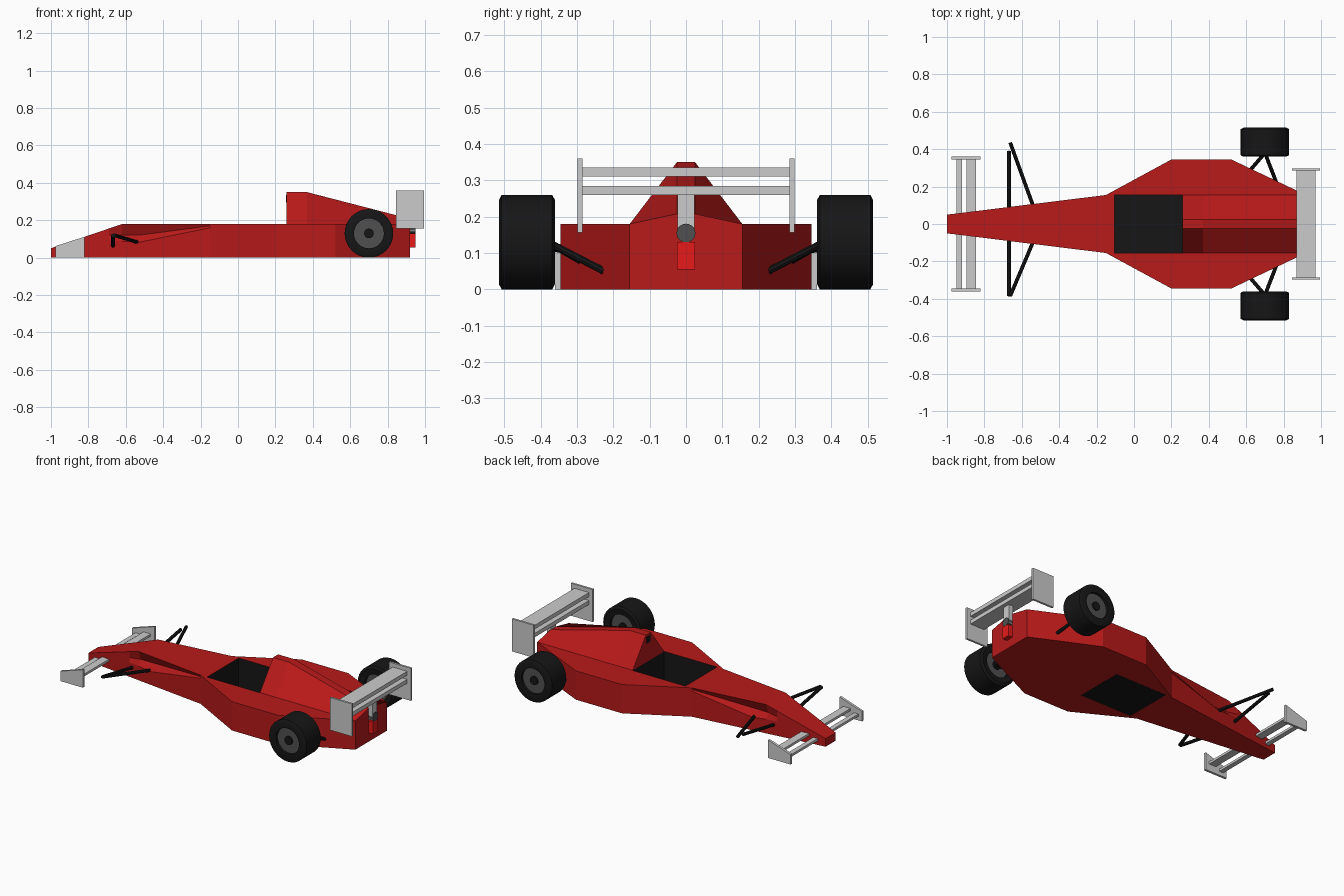
import bpy, bmesh, math
from mathutils import Vector

if "Cube" in bpy.data.objects:
    bpy.data.objects.remove(bpy.data.objects["Cube"])


def material(name, c):
    m = bpy.data.materials.new(name)
    m.diffuse_color = (*c, 1)
    m.use_nodes = True
    m.node_tree.nodes["Principled BSDF"].inputs["Base Color"].default_value = m.diffuse_color
    return m


RED = material("body_red", (0.48, 0.01, 0.01))
LIGHT = material("light_red", (0.8, 0.01, 0.01))
BLACK = material("black", (0.008, 0.008, 0.008))
DARK = material("dark_grey", (0.08, 0.08, 0.08))


def finish(name, bm, mat=None):
    bmesh.ops.recalc_face_normals(bm, faces=bm.faces)
    me = bpy.data.meshes.new(name)
    bm.to_mesh(me)
    bm.free()
    ob = bpy.data.objects.new(name, me)
    bpy.context.collection.objects.link(ob)
    if mat:
        me.materials.append(mat)
    return ob


def loft(name, rings, mat=None, caps=True, closed=False):
    bm = bmesh.new()
    vs = [[bm.verts.new(p) for p in r] for r in rings]
    pairs = list(zip(vs, vs[1:])) + ([(vs[-1], vs[0])] if closed else [])
    for a, b in pairs:
        for i in range(len(a)):
            j = (i + 1) % len(a)
            bm.faces.new((a[i], a[j], b[j], b[i]))
    if caps and not closed:
        bm.faces.new(vs[0])
        bm.faces.new(vs[-1])
    return finish(name, bm, mat)


def box(name, x, y, z, mat=None):
    return loft(name, [[(x[0], y[0], h), (x[1], y[0], h), (x[1], y[1], h), (x[0], y[1], h)]
                       for h in z], mat)


def rod(name, a, b, r, mat, n=8):
    a, b = Vector(a), Vector(b)
    q = (b - a).to_track_quat('Z', 'Y')
    circle = [q @ Vector((r * math.cos(t), r * math.sin(t), 0))
              for t in (2 * math.pi * i / n for i in range(n))]
    return loft(name, [[p + c for c in circle] for p in (a, b)], mat)


def smooth(ob):
    bpy.ops.object.select_all(action='DESELECT')
    ob.select_set(True)
    bpy.context.view_layer.objects.active = ob
    bpy.ops.object.shade_smooth_by_angle(angle=math.radians(35))


# Body: x, half width, lip z, recess depth, recess z, top z
sections = [(-1, .05, .02, 0, .03, .05), (-.69, .088, .09, 0, .12, .156),
            (-.62, .097, .088, .025, .12, .18), (-.53, .108, .082, .038, .12, .18),
            (-.15, .155, .16, 0, .17, .18), (.2, .345, .16, 0, .17, .18),
            (.52, .345, .16, 0, .17, .18), (.92, .155, .16, 0, .17, .18)]
rings = []
for x, w, lip, d, zr, top in sections:
    half = [(w, 0), (w, lip), (w - d, zr), (w, top)]
    rings.append([(x, y, z) for y, z in half] + [(x, -y, z) for y, z in reversed(half)])
body = loft("body", rings, RED)

# Cockpit opening with black tub
cutter = box("cockpit_cutter", (-.105, .26), (-.156, .156), (-.5, .5))
cutter.hide_render = True
cutter.hide_viewport = True
cut = body.modifiers.new("cockpit", 'BOOLEAN')
cut.operation = 'DIFFERENCE'
cut.solver = 'EXACT'
cut.object = cutter
tub = box("cockpit_tub", (-.104, .259), (-.155, .155), (0, .18), BLACK)
bm = bmesh.new()
bm.from_mesh(tub.data)
bmesh.ops.delete(bm, geom=[f for f in bm.faces if f.calc_center_median().z > .17],
                 context='FACES_ONLY')
bm.to_mesh(tub.data)
bm.free()

# Engine cover and air intake
cover = loft("engine_cover", [[(x, -.155, .18), (x, .155, .18), (x, .025, z), (x, -.025, z)]
                              for x, z in ((.26, .35), (.37, .35), (.92, .208))], RED)
box("air_intake", (.257, .262), (-.017, .017), (.295, .335), BLACK)

# Tail
box("tail_light", (.91, .95), (-.025, .025), (.055, .13), LIGHT)
box("rear_wing_post", (.915, .945), (-.024, .024), (.14, .27))
smooth(rod("exhaust", (.9, 0, .155), (.95, 0, .155), .026, DARK, 20))

# Wings
for i, z in enumerate((.26, .31)):
    box(f"rear_wing_plank_{i}", (.87, .97), (-.287, .287), (z, z + .025))
for i, (x, z) in enumerate((((-.95, -.92), .025), ((-.895, -.845), .045))):
    box(f"front_wing_plank_{i}", x, (-.346, .346), (z, z + .015))

for s, side in ((1, "left"), (-1, "right")):
    box(f"rear_wing_endplate_{side}", (.845, .995), sorted((s * .285, s * .298)), (.157, .36))
    loft(f"front_wing_endplate_{side}",
         [[(-.975, y, 0), (-.82, y, 0), (-.82, y, .112), (-.975, y, .062)]
          for y in (s * .345, s * .36)])

    # Rear wheel
    tyre = [(.08, .365), (.115, .36), (.13, .368), (.13, .507), (.115, .515), (.08, .512)]
    n = 32
    wheel = loft(f"rear_tyre_{side}",
                 [[(.70 + r * math.cos(t), s * y, .13 + r * math.sin(t)) for r, y in tyre]
                  for t in (2 * math.pi * i / n for i in range(n))], BLACK, closed=True)
    smooth(wheel)
    smooth(rod(f"rear_hub_{side}", (.70, s * .38, .13), (.70, s * .495, .13), .081, DARK, 32))
    smooth(rod(f"rear_axle_cap_{side}", (.70, s * .37, .13), (.70, s * .505, .13), .026, BLACK, 16))

    # Suspension arms
    hub = (.70, s * .38, .13)
    rod(f"rear_arm_a_{side}", hub, (.58, s * .24, .05), .01, BLACK)
    rod(f"rear_arm_b_{side}", hub, (.76, s * .225, .05), .01, BLACK)
    tip_a, tip_b = (.39, .435) if s > 0 else (.385, .385)
    rod(f"front_arm_a_{side}", (-.668, s * .07, .06), (-.668, s * tip_a, .118), .01, BLACK)
    rod(f"front_arm_b_{side}", (-.535, s * .085, .082), (-.662, s * tip_b, .12), .01, BLACK)
